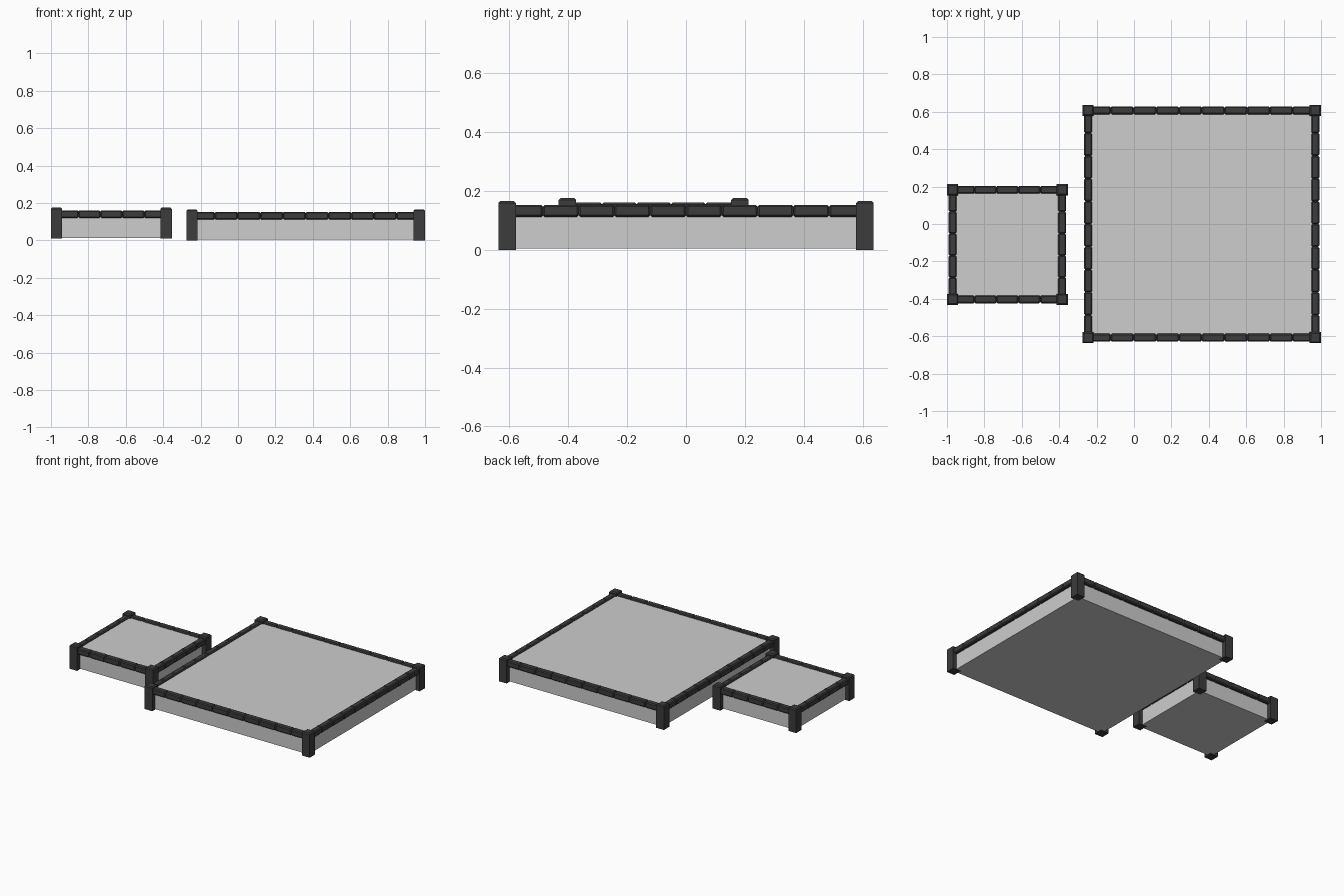
import bpy, bmesh
from mathutils import Vector

cube = bpy.data.objects.get("Cube")
if cube:
    bpy.data.objects.remove(cube, do_unlink=True)


def material(name, value):
    m = bpy.data.materials.new(name)
    m.use_nodes = True
    color = (value, value, value, 1)
    m.diffuse_color = color
    m.node_tree.nodes["Principled BSDF"].inputs["Base Color"].default_value = color
    return m


SLAB = material("light grey", 0.61)
TRIM = material("charcoal", 0.045)


def box(name, center, size, mat, chamfer=0, top_only=False):
    """Box with optionally chamfered edges."""
    bm = bmesh.new()
    bmesh.ops.create_cube(bm, size=1)
    for v in bm.verts:
        v.co = Vector(center) + Vector([a * b for a, b in zip(v.co, size)])
    if chamfer:
        edges = [e for e in bm.edges
                 if not top_only or all(v.co.z > center[2] for v in e.verts)]
        bmesh.ops.bevel(bm, geom=edges, offset=chamfer, segments=1,
                        affect='EDGES', profile=0.5)
    mesh = bpy.data.meshes.new(name)
    bm.to_mesh(mesh)
    bm.free()
    mesh.materials.append(mat)
    obj = bpy.data.objects.new(name, mesh)
    bpy.context.collection.objects.link(obj)


def platform(name, cx, cy, span, base, top, rim_low, rim_top, count):
    """Square slab with corner posts and a rim of chamfered blocks."""
    half = span / 2
    slab_top = rim_top - 0.01
    low = base + 0.004
    box(name + "_slab", (cx, cy, (low + slab_top) / 2),
        (span, span, slab_top - low), SLAB)
    # Corner posts
    for sx in (-1, 1):
        for sy in (-1, 1):
            box(name + "_corner_post",
                (cx + sx * half, cy + sy * half, (base + top) / 2),
                (0.06, 0.06, top - base), TRIM, 0.007, True)
    # Rim blocks along all four sides
    step = span / count
    rim_z, rim_h = (rim_low + rim_top) / 2, rim_top - rim_low
    for side in (-1, 1):
        for i in range(count):
            along = -half + (i + 0.5) * step
            box(name + "_rim_block", (cx + along, cy + side * half, rim_z),
                (step, 0.042, rim_h), TRIM, 0.006)
            box(name + "_rim_block", (cx + side * half, cy + along, rim_z),
                (0.042, step, rim_h), TRIM, 0.006)


platform("large_platform", 0.362, 0, 1.215, 0, 0.166, 0.112, 0.153, 10)
platform("small_platform", -0.677, -0.11, 0.586, 0.01, 0.176, 0.12, 0.161, 5)
